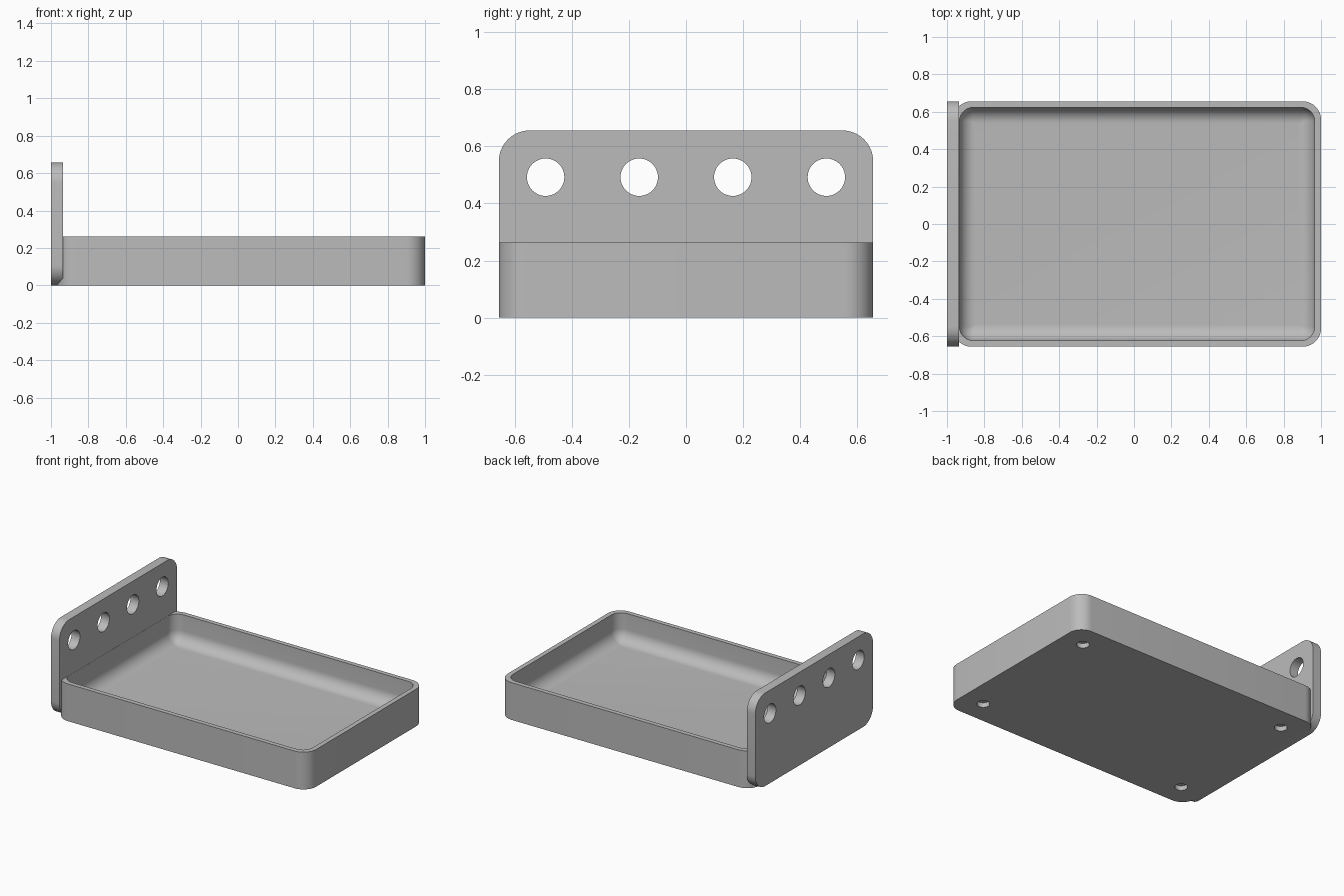
import bpy, bmesh, math
from mathutils import Matrix

cube = bpy.data.objects.get("Cube")
if cube:
    bpy.data.objects.remove(cube, do_unlink=True)

U = 0.0328                      # wall thickness, used as the design unit
HALF_W = 20 * U                 # half width of tray and plate
TRAY_LEFT, TRAY_RIGHT = -1 + U, 1.0
TRAY_MID = (TRAY_LEFT + TRAY_RIGHT) / 2

grey = bpy.data.materials.new("plain grey")
grey.use_nodes = True
grey.diffuse_color = (0.5, 0.5, 0.5, 1)
grey.node_tree.nodes["Principled BSDF"].inputs["Base Color"].default_value = (0.5, 0.5, 0.5, 1)


def rounded_rect(half_a, half_b, radius, steps=10):
    """Counter-clockwise outline centred on the origin."""
    points = []
    for k, (sa, sb) in enumerate(((1, 1), (-1, 1), (-1, -1), (1, -1))):
        for i in range(steps + 1):
            t = math.pi / 2 * (k + i / steps)
            points.append((sa * (half_a - radius) + radius * math.cos(t),
                           sb * (half_b - radius) + radius * math.sin(t)))
    return points


def loft(name, rings, place=None):
    """Skin a stack of (outline, height) rings and cap both ends."""
    bm = bmesh.new()
    loops = [[bm.verts.new((a, b, h)) for a, b in outline] for outline, h in rings]
    for low, high in zip(loops, loops[1:]):
        for i in range(len(low)):
            j = (i + 1) % len(low)
            bm.faces.new((low[i], low[j], high[j], high[i]))
    bm.faces.new(loops[0][::-1])
    bm.faces.new(loops[-1])
    if place:
        bm.transform(place)
    bmesh.ops.recalc_face_normals(bm, faces=bm.faces)
    mesh = bpy.data.meshes.new(name)
    bm.to_mesh(mesh)
    bm.free()
    mesh.materials.append(grey)
    obj = bpy.data.objects.new(name, mesh)
    bpy.context.collection.objects.link(obj)
    return obj


def drill(obj, centres, radius, depth, axis="Z"):
    """Cut round holes with one joined cutter, then remove the cutter."""
    bm = bmesh.new()
    turn = Matrix.Rotation(math.pi / 2, 4, "Y") if axis == "X" else Matrix()
    for c in centres:
        bmesh.ops.create_cone(bm, cap_ends=True, segments=48, radius1=radius,
                              radius2=radius, depth=depth,
                              matrix=Matrix.Translation(c) @ turn)
    mesh = bpy.data.meshes.new("hole_cutter")
    bm.to_mesh(mesh)
    bm.free()
    mesh.materials.append(grey)
    cutter = bpy.data.objects.new("hole_cutter", mesh)
    cutter.hide_render = True
    bpy.context.collection.objects.link(cutter)
    mod = obj.modifiers.new("holes", "BOOLEAN")
    mod.operation, mod.solver, mod.object = "DIFFERENCE", "EXACT", cutter
    bpy.ops.object.select_all(action="DESELECT")
    bpy.context.view_layer.objects.active = obj
    obj.select_set(True)
    bpy.ops.object.modifier_apply(modifier=mod.name)
    bpy.data.objects.remove(cutter, do_unlink=True)
    bpy.ops.object.shade_smooth_by_angle(angle=math.radians(30))


# Tray: outer wall, flat rim, inner wall and a rounded hollow down to the floor
half_l = (TRAY_RIGHT - TRAY_LEFT) / 2
height, floor, fillet, inner_r = 8 * U, 2 * U, 0.085, 0.075
outer = rounded_rect(half_l, HALF_W, 3 * U)
rings = [(outer, 0), (outer, height),
         (rounded_rect(half_l - U - 0.001, HALF_W - U, inner_r), height)]
for i in range(11):
    t = math.pi / 2 * i / 10
    inset = fillet * (1 - math.cos(t))
    outline = rounded_rect(half_l - U - 0.001 - inset, HALF_W - U - inset,
                           max(inner_r - inset, 0.003))
    rings.append((outline, floor + fillet * (1 - math.sin(t))))
tray = loft("tray", rings, Matrix.Translation((TRAY_MID, 0, 0)))

# Shallow round sockets under the four corners
drill(tray, [(TRAY_MID + sx * 25 * U, sy * 15 * U, 0)
             for sx in (-1, 1) for sy in (-1, 1)], 0.041, 2 * U)

# Upright end plate: rounded panel stood on edge, with a row of holes
panel = rounded_rect(10 * U, HALF_W, 3.3 * U)
stand = Matrix.Translation((-1, 0, 10 * U)) @ Matrix.Rotation(math.pi / 2, 4, "Y")
plate = loft("end_plate", [(panel, 0), (panel, 2 * U)], stand)
drill(plate, [(-1 + U, y * U, 15 * U) for y in (-15, -5, 5, 15)], 2 * U, 8 * U, "X")
